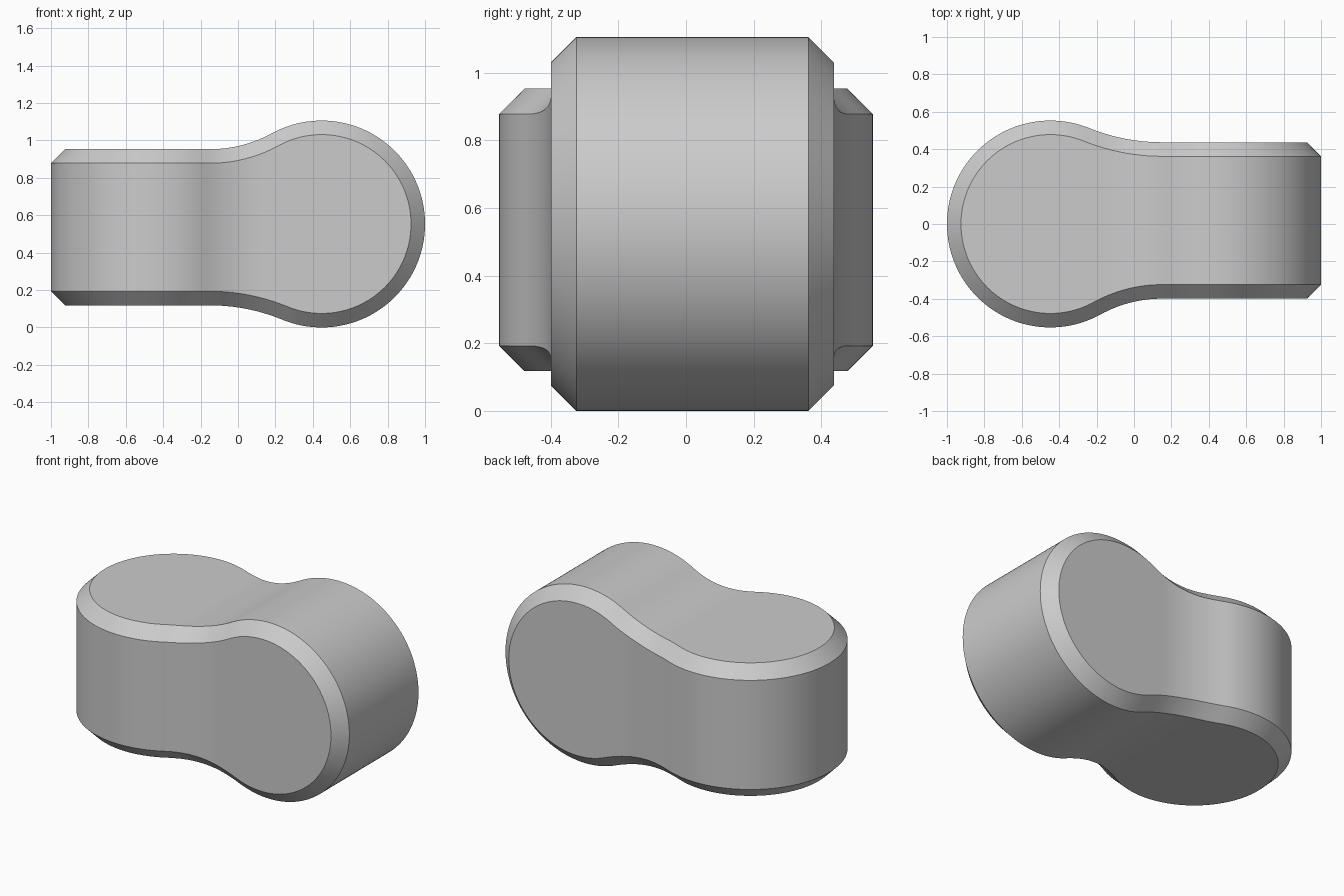
import bpy, bmesh
from math import sin, cos, sqrt, pi

if "Cube" in bpy.data.objects:
    bpy.data.objects.remove(bpy.data.objects["Cube"])

R, C, INSET = 0.553, 0.447, 0.075   # round end radius, its centre offset, chamfer size
FILLET_END = 0.15                   # where the blend meets the straight bar


def half(u, bar, inset=0.0):
    """Half width of a keyhole outline: round end at u=-C, blend, then straight bar."""
    d = FILLET_END + C
    r = (d * d + bar * bar - R * R) / (2 * (R - bar))
    tangent = -C + d * (R - inset) / (R + r)
    if u <= tangent:
        return sqrt(max(0.0, (R - inset) ** 2 - (u + C) ** 2))
    if u < FILLET_END:
        return bar + r - sqrt((r + inset) ** 2 - (u - FILLET_END) ** 2)
    return bar - inset


# x stations for the cap edges (a) and the wall edges (b) of the chamfer
N, M = 40, 40
stations = []
for i in range(N):
    k = cos(i / N * pi / 2)
    stations.append((-C - (R - INSET) * k, -C - R * k))
for i in range(M):
    x = -C + 2 * C * i / M
    stations.append((x, x))
for i in range(N + 1):
    k = sin(i / N * pi / 2)
    stations.append((C + R * k, C + (R - INSET) * k))

BAR_Y = {1: 0.437, -1: 0.399}
BAR_Z = {1: 0.400, -1: 0.435}
bm = bmesh.new()
A, B = {}, {}
for sy in (1, -1):
    for sz in (1, -1):
        A[sy, sz] = [bm.verts.new((a, sy * half(a, BAR_Y[sy], INSET),
                                   R + sz * half(-a, BAR_Z[sz]))) for a, b in stations]
        B[sy, sz] = [bm.verts.new((b, sy * half(b, BAR_Y[sy]),
                                   R + sz * half(-b, BAR_Z[sz], INSET))) for a, b in stations]


def strip(p, q):
    for i in range(len(p) - 1):
        bm.faces.new((p[i], p[i + 1], q[i + 1], q[i]))


for s in (1, -1):
    strip(A[-1, s], A[1, s])        # top and bottom, joined round the right end
    strip(B[s, -1], B[s, 1])        # front and back, joined round the left end
for key in A:
    strip(A[key], B[key])           # chamfer bands

bmesh.ops.remove_doubles(bm, verts=bm.verts, dist=1e-5)
bmesh.ops.recalc_face_normals(bm, faces=bm.faces)
mesh = bpy.data.meshes.new("twisted_link_body")
bm.to_mesh(mesh)
bm.free()
body = bpy.data.objects.new("twisted_link_body", mesh)
bpy.context.collection.objects.link(body)
bpy.context.view_layer.objects.active = body
body.select_set(True)
bpy.ops.object.shade_smooth_by_angle(angle=pi / 6)
